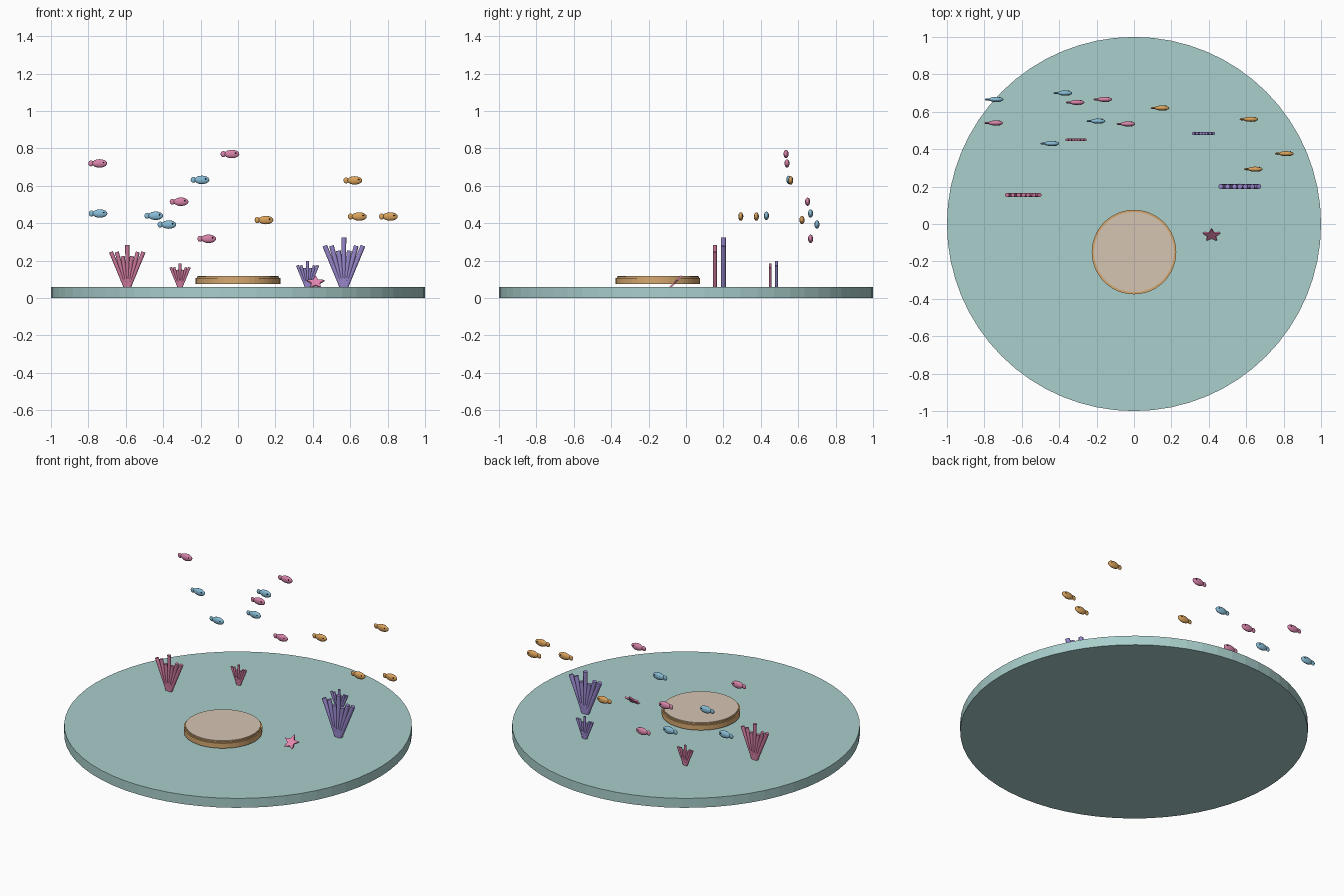
import bpy, bmesh, math
from mathutils import Matrix, Vector

if "Cube" in bpy.data.objects:
    bpy.data.objects.remove(bpy.data.objects["Cube"])


def mat(name, rgb):
    m = bpy.data.materials.new(name)
    lin = [c / 12.92 if c <= 0.04045 else ((c + 0.055) / 1.055) ** 2.4 for c in rgb]
    m.diffuse_color = (*lin, 1)
    m.use_nodes = True
    m.node_tree.nodes["Principled BSDF"].inputs["Base Color"].default_value = m.diffuse_color
    return m


TEAL = mat("teal", (0.66, 0.81, 0.80))
SAND = mat("pale sand", (0.84, 0.77, 0.70))
WOOD = mat("tan", (0.84, 0.66, 0.44))
CORAL = mat("coral pink", (0.80, 0.47, 0.61))
PURPLE = mat("purple", (0.60, 0.53, 0.80))
PINK = mat("fish pink", (0.85, 0.52, 0.67))
BLUE = mat("fish blue", (0.53, 0.74, 0.84))
ORANGE = mat("fish orange", (0.86, 0.64, 0.36))
STAR = mat("star pink", (0.93, 0.55, 0.72))
BLACK = mat("eye black", (0.08, 0.08, 0.10))


def finish(bm, name, mats, smooth=False):
    me = bpy.data.meshes.new(name)
    bm.to_mesh(me)
    bm.free()
    for m in mats:
        me.materials.append(m)
    ob = bpy.data.objects.new(name, me)
    bpy.context.collection.objects.link(ob)
    if smooth:
        bpy.ops.object.select_all(action='DESELECT')
        ob.select_set(True)
        bpy.context.view_layer.objects.active = ob
        bpy.ops.object.shade_smooth_by_angle(angle=math.radians(40))
    return ob


def disc(name, x, y, z0, z1, r, m, n):
    bm = bmesh.new()
    bmesh.ops.create_cone(bm, cap_ends=True, segments=n, radius1=r, radius2=r, depth=z1 - z0,
                          matrix=Matrix.Translation((x, y, (z0 + z1) / 2)))
    return finish(bm, name, [m])


def ball(bm, centre, size, index=0, u=16, v=10):
    # ellipsoid with its poles along x
    mtx = (Matrix.Translation(centre) @ Matrix.Diagonal((*size, 1))
           @ Matrix.Rotation(math.pi / 2, 4, 'Y'))
    made = bmesh.ops.create_uvsphere(bm, u_segments=u, v_segments=v, radius=1, matrix=mtx)
    for f in {f for vert in made["verts"] for f in vert.link_faces}:
        f.material_index = index


def fish(name, x, y, z, m):
    # body, rounded tail and an eye on each side, swimming towards +x
    bm = bmesh.new()
    ball(bm, (x + 0.010, y, z), (0.040, 0.0135, 0.0225))
    ball(bm, (x - 0.036, y, z), (0.014, 0.006, 0.016), 0, 12, 8)
    for s in (-1, 1):
        ball(bm, (x + 0.031, y + s * 0.0105, z + 0.005), (0.004, 0.003, 0.004), 1, 8, 6)
    finish(bm, name, [m, BLACK], True)


def coral(name, x, y, height, r, m):
    # flat fan of seven straight branches
    bm = bmesh.new()
    for i in range(-3, 4):
        a = i * 0.13
        length = height * (1.0, 0.74, 0.86, 0.9)[abs(i)]
        mtx = (Matrix.Translation((x + i * r * 0.25, y, 0.056)) @ Matrix.Rotation(a, 4, 'Y')
               @ Matrix.Translation((0, 0, length / 2)))
        bmesh.ops.create_cone(bm, cap_ends=True, segments=10, radius1=r * 0.95, radius2=r,
                              depth=length, matrix=mtx)
    finish(bm, name, [m], True)


# Base and round platform
disc("base", 0, 0, 0, 0.06, 1.0, TEAL, 64)
disc("platform", 0, -0.15, 0.074, 0.106, 0.226, WOOD, 48)
disc("platform_rim", 0, -0.15, 0.106, 0.114, 0.219, WOOD, 48)
disc("platform_top", 0, -0.15, 0.1135, 0.117, 0.214, SAND, 48)

# Coral fans
coral("large_pink_coral", -0.592, 0.155, 0.229, 0.0115, CORAL)
coral("small_pink_coral", -0.31, 0.45, 0.13, 0.0075, CORAL)
coral("large_purple_coral", 0.566, 0.2, 0.269, 0.0135, PURPLE)
coral("small_purple_coral", 0.372, 0.484, 0.143, 0.008, PURPLE)

# Three shoals of fish
shoals = {
    "pink_fish": (PINK, [(-0.75, 0.54, 0.72), (-0.043, 0.535, 0.77),
                         (-0.315, 0.65, 0.515), (-0.167, 0.666, 0.317)]),
    "blue_fish": (BLUE, [(-0.748, 0.666, 0.452), (-0.45, 0.43, 0.44),
                         (-0.38, 0.70, 0.393), (-0.203, 0.55, 0.632)]),
    "orange_fish": (ORANGE, [(0.139, 0.62, 0.417), (0.614, 0.56, 0.629),
                             (0.638, 0.293, 0.436), (0.804, 0.376, 0.436)]),
}
for name, (m, places) in shoals.items():
    for i, p in enumerate(places):
        fish(f"{name}_{i + 1}", *p, m)

# Leaning starfish
bm = bmesh.new()
ring = []
for i in range(10):
    r = 0.05 if i % 2 == 0 else 0.023
    a = math.pi / 2 + i * math.pi / 5
    ring.append(bm.verts.new((r * math.cos(a), r * math.sin(a), -0.005)))
face = bm.faces.new(ring)
top = bmesh.ops.extrude_face_region(bm, geom=[face])["geom"]
bmesh.ops.translate(bm, vec=(0, 0, 0.01), verts=[v for v in top if isinstance(v, bmesh.types.BMVert)])
bmesh.ops.recalc_face_normals(bm, faces=bm.faces)
bm.transform(Matrix.Translation((0.415, -0.059, 0.083)) @ Matrix.Rotation(math.radians(45), 4, 'X'))
finish(bm, "starfish", [STAR])
